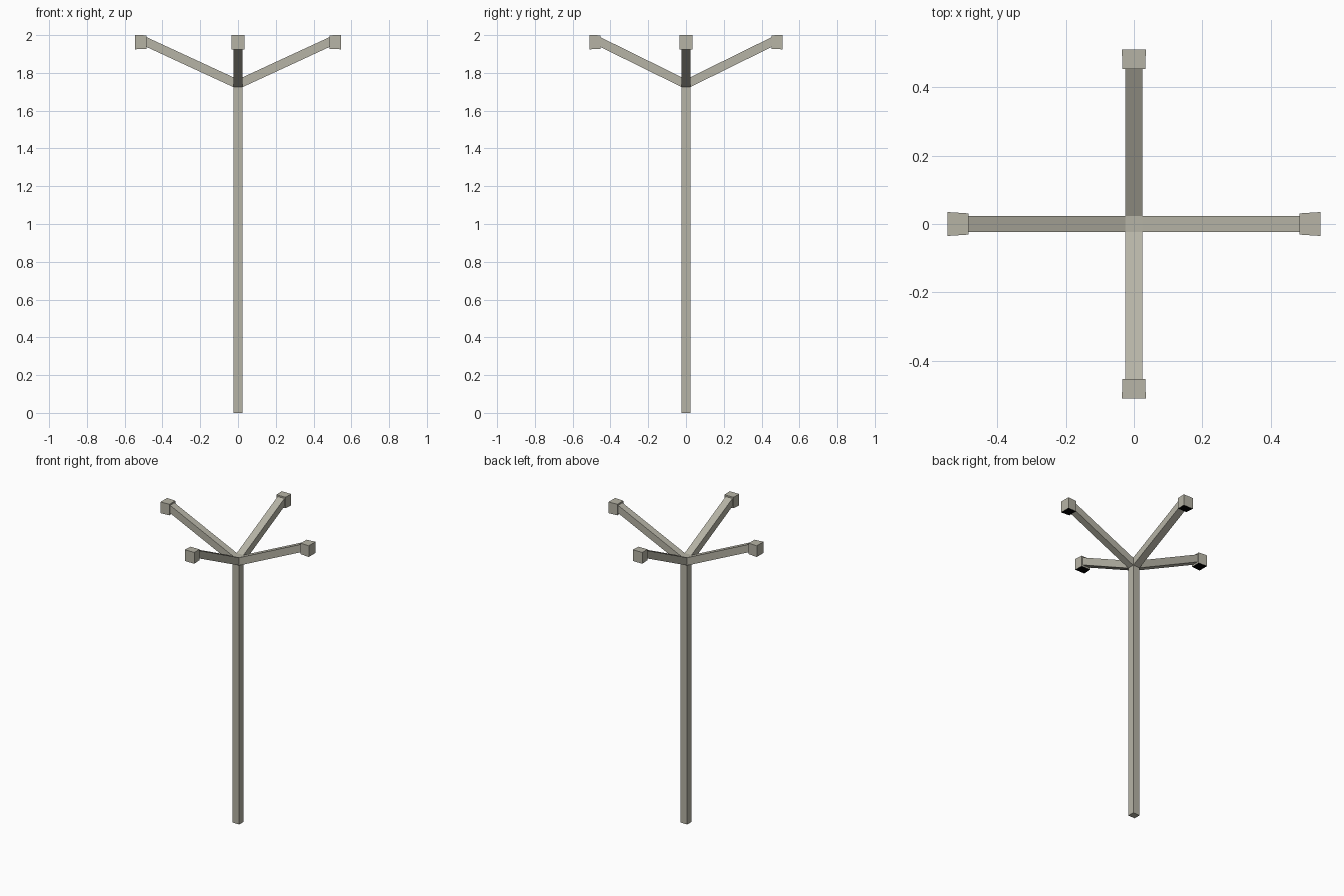
import bpy, bmesh

if "Cube" in bpy.data.objects:
    bpy.data.objects.remove(bpy.data.objects["Cube"])

HX, HY = 0.025, 0.023      # half sizes of the square post
Z0, Z1 = 1.725, 1.777      # bottom and top of the hub


def material(name, rgb):
    m = bpy.data.materials.new(name)
    m.diffuse_color = (*rgb, 1)
    m.use_nodes = True
    m.node_tree.nodes["Principled BSDF"].inputs["Base Color"].default_value = m.diffuse_color
    return m


STONE = material("warm_grey", (0.47, 0.455, 0.38))
BLACK = material("lamp_black", (0.0, 0.0, 0.0))


def loft(name, rings, dark_ring=None):
    """Skin a closed flat-sided solid through a row of four-point rings.
    The underside after dark_ring is painted black."""
    bm = bmesh.new()
    rows = [[bm.verts.new(p) for p in r] for r in rings]
    for k, (a, b) in enumerate(zip(rows, rows[1:])):
        for i in range(4):
            j = (i + 1) % 4
            f = bm.faces.new((a[i], a[j], b[j], b[i]))
            if k == dark_ring and i == 0:
                f.material_index = 1
    bm.faces.new(rows[0])
    bm.faces.new(rows[-1])
    bmesh.ops.recalc_face_normals(bm, faces=bm.faces)
    me = bpy.data.meshes.new(name)
    me.materials.append(STONE)
    me.materials.append(BLACK)
    bm.to_mesh(me)
    bm.free()
    ob = bpy.data.objects.new(name, me)
    bpy.context.collection.objects.link(ob)
    return ob


def arm(name, axis, sign, start, inner, outer, half, cap_half):
    """Rising arm ending in a slightly flared lamp block."""
    def ring(d, w, lo, hi):
        pts = [(-w, lo), (w, lo), (w, hi), (-w, hi)]
        if axis == 'x':
            return [(sign * d, s, z) for s, z in pts]
        return [(s, sign * d, z) for s, z in pts]
    loft(name, [
        ring(start, half, Z0, Z1),
        ring(inner, half, 1.937, 1.989),
        ring(inner, cap_half, 1.926, 1.999),
        ring(outer, 0.035, 1.925, 2.0),
    ], dark_ring=2)


# upright post, including the hub
loft("post", [[(-HX, -HY, z), (HX, -HY, z), (HX, HY, z), (-HX, HY, z)]
              for z in (0, Z0, Z1)])

# four arms with end blocks
for sign, side in ((1, "right"), (-1, "left")):
    arm(side + "_arm", 'x', sign, HX, 0.484, 0.546, HY, 0.031)
for sign, side in ((1, "back"), (-1, "front")):
    arm(side + "_arm", 'y', sign, HY, 0.453, 0.51, HX, 0.033)
